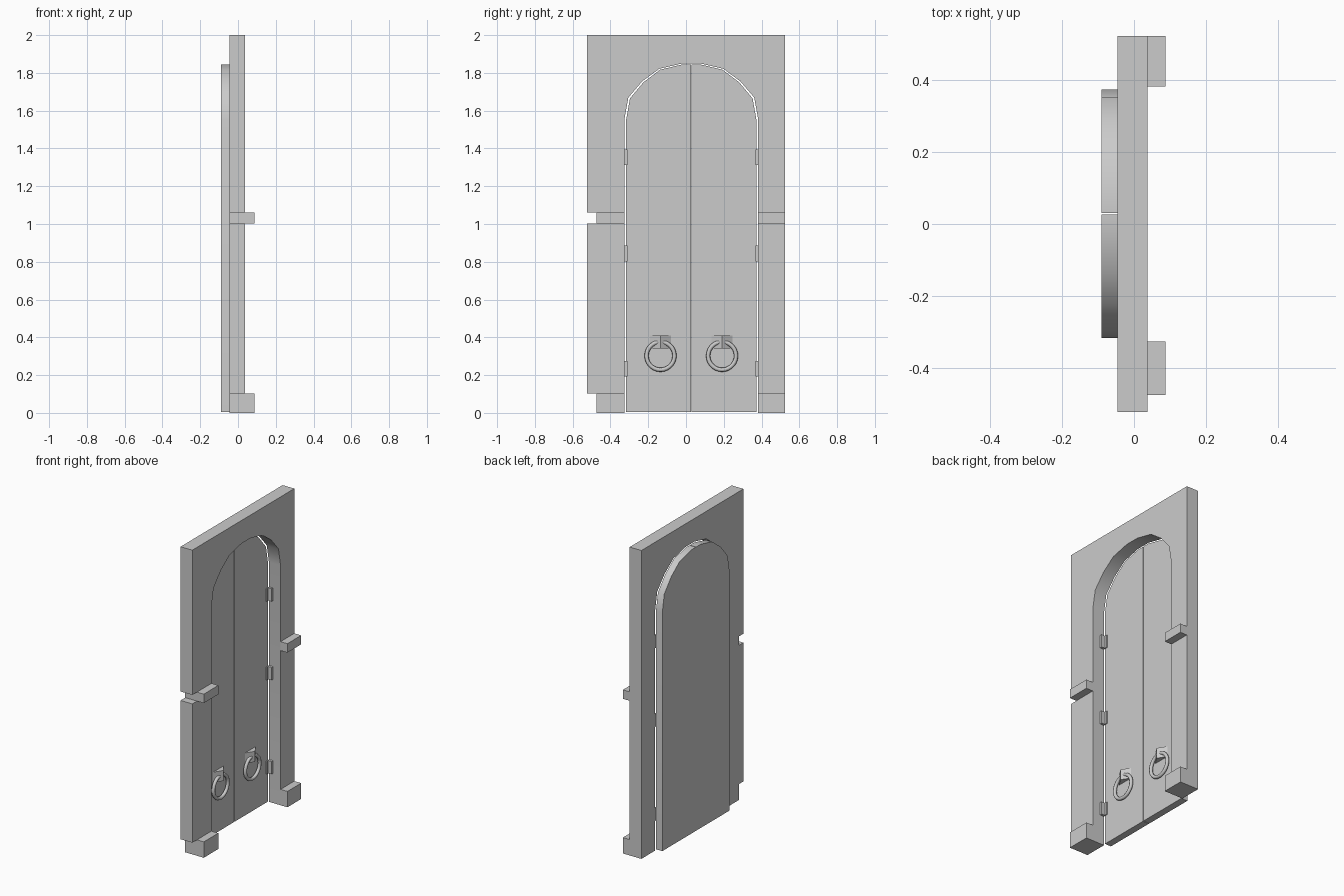
import bpy, bmesh, math
from mathutils import Vector, Matrix

if "Cube" in bpy.data.objects:
    bpy.data.objects.remove(bpy.data.objects["Cube"], do_unlink=True)

grey = bpy.data.materials.new("stone_grey")
grey.use_nodes = True
GREY = (0.6, 0.6, 0.6, 1)
grey.diffuse_color = GREY
grey.node_tree.nodes["Principled BSDF"].inputs["Base Color"].default_value = GREY

MID = 0.028                       # centre line of the doorway
BACK, FRONT = -0.046, 0.038       # wall faces
DOOR_BACK, LEDGE = -0.091, 0.087
WIDE = 0.523


def finish(name, bm):
    bmesh.ops.recalc_face_normals(bm, faces=bm.faces)
    mesh = bpy.data.meshes.new(name)
    bm.to_mesh(mesh)
    bm.free()
    ob = bpy.data.objects.new(name, mesh)
    ob.data.materials.append(grey)
    bpy.context.collection.objects.link(ob)
    bpy.ops.object.select_all(action='DESELECT')
    ob.select_set(True)
    bpy.context.view_layer.objects.active = ob
    bpy.ops.object.shade_smooth_by_angle(angle=math.radians(32))
    return ob


def prism(name, corners, direction):
    """Extrude a polygon along a direction."""
    bm = bmesh.new()
    face = bm.faces.new([bm.verts.new(c) for c in corners])
    ext = bmesh.ops.extrude_face_region(bm, geom=[face])
    moved = [v for v in ext["geom"] if isinstance(v, bmesh.types.BMVert)]
    bmesh.ops.translate(bm, verts=moved, vec=Vector(direction))
    return finish(name, bm)


def slab(name, outline, x0, x1):
    return prism(name, [(x0, y, z) for y, z in outline], (x1 - x0, 0, 0))


def box(name, x0, x1, y0, y1, z0, z1):
    return slab(name, [(y0, z0), (y1, z0), (y1, z1), (y0, z1)], x0, x1)


# Half of the arched doorway, from the jamb to the crown
ARCH = [(0.354, 1.555), (0.333, 1.67), (0.259, 1.756), (0.169, 1.822), (0.048, 1.85)]

# Wall with the arched opening and two notches at one edge
NOTCH = -0.475
arch_path = [(MID + y, z) for y, z in ARCH] + [(MID - y, z) for y, z in reversed(ARCH)]
wall = [(MID + 0.354, 0)] + arch_path + [(MID - 0.354, 0)]
wall += [(NOTCH, 0), (NOTCH, 0.103), (-WIDE, 0.103), (-WIDE, 1.003), (NOTCH, 1.003),
         (NOTCH, 1.061), (-WIDE, 1.061), (-WIDE, 2), (WIDE, 2), (WIDE, 0)]
slab("wall", wall, BACK, FRONT)

# Ledge and foot blocks on both sides of the doorway
for label, z0, z1 in (("foot", 0, 0.103), ("ledge", 1.003, 1.061)):
    box("right_" + label, FRONT, LEDGE, NOTCH, MID - 0.354, z0, z1)
    box("left_" + label, FRONT, LEDGE, MID + 0.354, WIDE, z0, z1)

# Hinged leaves, hinges, ring handles
for label, s in (("right", -1), ("left", 1)):
    leaf = [(0.002, 0.005), (0.345, 0.005)]
    leaf += [(y * 0.975, z - 0.005) for y, z in ARCH] + [(0.002, 1.845)]
    slab(label + "_door", [(MID + s * y, z) for y, z in leaf], DOOR_BACK, BACK)

    for i, z in enumerate((0.192, 0.802, 1.312)):
        edge = MID + s * 0.354
        box(f"{label}_hinge_plate_{i}", BACK, BACK + 0.006,
            edge - s * 0.03, edge - s * 0.008, z, z + 0.083)
        box(f"{label}_hinge_jamb_{i}", BACK, BACK + 0.03,
            edge - s * 0.015, edge, z, z + 0.083)

    y = MID + s * 0.163
    prism(label + "_ring_bracket",
          [(BACK, y - 0.055, 0.342), (BACK, y + 0.055, 0.342), (BACK + 0.035, y, 0.342)],
          (0, 0, 0.068))
    bpy.ops.mesh.primitive_torus_add(
        major_segments=28, minor_segments=8, major_radius=0.074, minor_radius=0.011,
        location=(BACK + 0.016, y, 0.302), rotation=(0, math.pi / 2, 0))
    ring = bpy.context.object
    ring.name = label + "_ring"
    ring.data.materials.append(grey)
    bpy.ops.object.shade_smooth()
